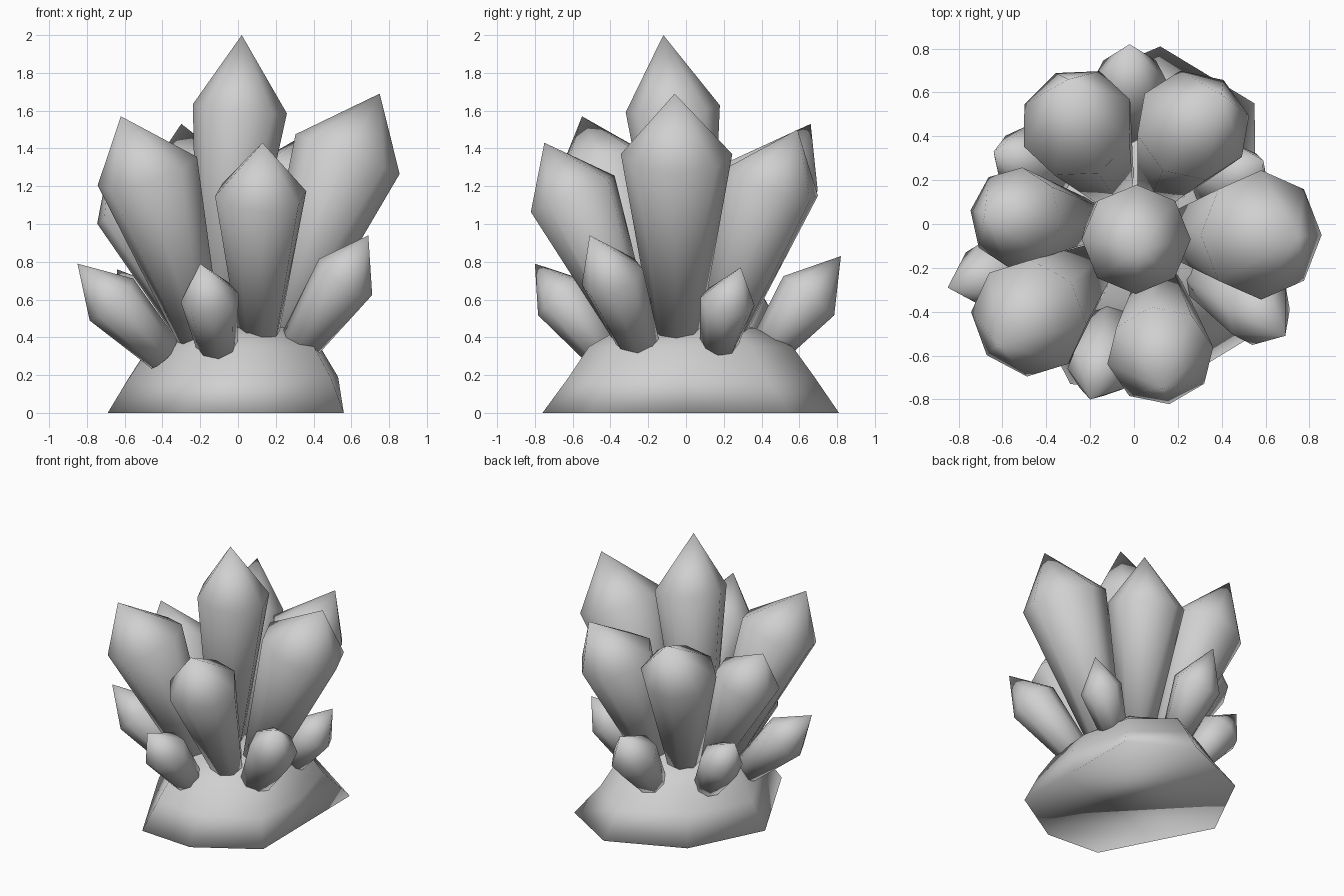
import bpy, bmesh, math
from mathutils import Vector

if "Cube" in bpy.data.objects:
    bpy.data.objects.remove(bpy.data.objects["Cube"], do_unlink=True)

stone = bpy.data.materials.new("stone_grey")
stone.use_nodes = True
GREY = (0.63, 0.63, 0.63, 1)
stone.diffuse_color = GREY
stone.node_tree.nodes["Principled BSDF"].inputs["Base Color"].default_value = GREY


def loft(name, rings, top):
    """Skin stacked rings of points, close the bottom and draw the top to a tip."""
    bm = bmesh.new()
    loops = [[bm.verts.new(p) for p in ring] for ring in rings]
    n = len(loops[0])
    tip = bm.verts.new(top)
    for i in range(n):
        j = (i + 1) % n
        for low, high in zip(loops, loops[1:]):
            bm.faces.new((low[i], low[j], high[j], high[i]))
        bm.faces.new((loops[-1][i], loops[-1][j], tip))
    bm.faces.new(loops[0][::-1])
    bmesh.ops.recalc_face_normals(bm, faces=bm.faces)
    mesh = bpy.data.meshes.new(name)
    bm.to_mesh(mesh)
    bm.free()
    mesh.materials.append(stone)
    mesh.shade_smooth()
    obj = bpy.data.objects.new(name, mesh)
    bpy.context.collection.objects.link(obj)


def crystal(name, foot, shoulder, tip, foot_r, r, sink, twist=0):
    """Eight-sided crystal that widens to its shoulder, then points."""
    foot, shoulder = Vector(foot), Vector(shoulder)
    axis = (shoulder - foot).normalized()
    side = axis.cross(Vector((0, 1, 0))).normalized()
    other = axis.cross(side)

    def ring(centre, radius):
        angles = [math.tau * k / 8 + math.radians(twist) for k in range(8)]
        return [centre + radius * (side * math.cos(a) + other * math.sin(a)) for a in angles]

    loft(name, [ring(foot - axis * sink, foot_r), ring(shoulder, r)], tip)


# Rock mound: irregular outlines at the ground, waist, shoulder and crown
rim = [(.13, -.76), (.56, -.5), (.555, 0), (.55, .55), (.12, .81), (-.42, .58), (-.69, .04), (-.29, -.73)]
waist = [(.11, -.62), (.49, -.43), (.53, -.02), (.42, .42), (.1, .68), (-.33, .47), (-.575, .04), (-.25, -.6)]
crown = [(x * .45, y * .45) for x, y in rim]
levels = [(0, rim), (.19, waist), (.35, [(x * .82, y * .83) for x, y in waist]), (.45, crown)]
loft("rock_base", [[(x, y, z) for x, y in outline] for z, outline in levels], (0, 0, .48))

# Tall crystals: foot, shoulder centre, tip, shoulder radius, twist
tall = {
    "centre": ((-.11, .02, .4), (.01, -.07, 1.61), (.02, -.12, 2), .25, 0),
    "front_right": ((-.21, -.21, .42), (-.48, -.43, 1.28), (-.62, -.55, 1.57), .275, -6),
    "front": ((.11, -.28, .42), (.12, -.6, 1.16), (.13, -.75, 1.43), .245, 10),
    "left": ((.23, -.05, .45), (.58, -.05, 1.37), (.75, -.06, 1.69), .295, 0),
    "back_left": ((.13, .19, .42), (.27, .45, 1.22), (.4, .59, 1.5), .265, 10),
    "back_right": ((-.11, .19, .42), (-.26, .46, 1.24), (-.3, .66, 1.53), .265, 25),
    "right": ((-.22, .01, .42), (-.54, .03, 1.1), (-.68, .05, 1.34), .23, -8),
}
for place, (foot, shoulder, tip, r, twist) in tall.items():
    crystal("tall_crystal_" + place, foot, shoulder, tip, .38 * r, r, .1, twist)

# Small crystals around the rim
small = {
    "right": ((-.42, -.17, .34), (-.67, -.24, .6), (-.85, -.29, .79), .16),
    "front": ((-.11, -.45, .34), (-.15, -.66, .61), (-.2, -.8, .79), .155),
    "front_left": ((.31, -.24, .34), (.57, -.39, .72), (.69, -.51, .94), .17),
    "left": ((.36, .18, .4), (.48, .22, .59), (.59, .29, .77), .145),
    "back": ((-.02, .45, .36), (-.02, .65, .62), (-.02, .82, .83), .17),
    "back_right": ((-.37, .24, .37), (-.51, .3, .58), (-.64, .33, .76), .15),
}
for place, (foot, shoulder, tip, r) in small.items():
    crystal("small_crystal_" + place, foot, shoulder, tip, .1, r, .05)
